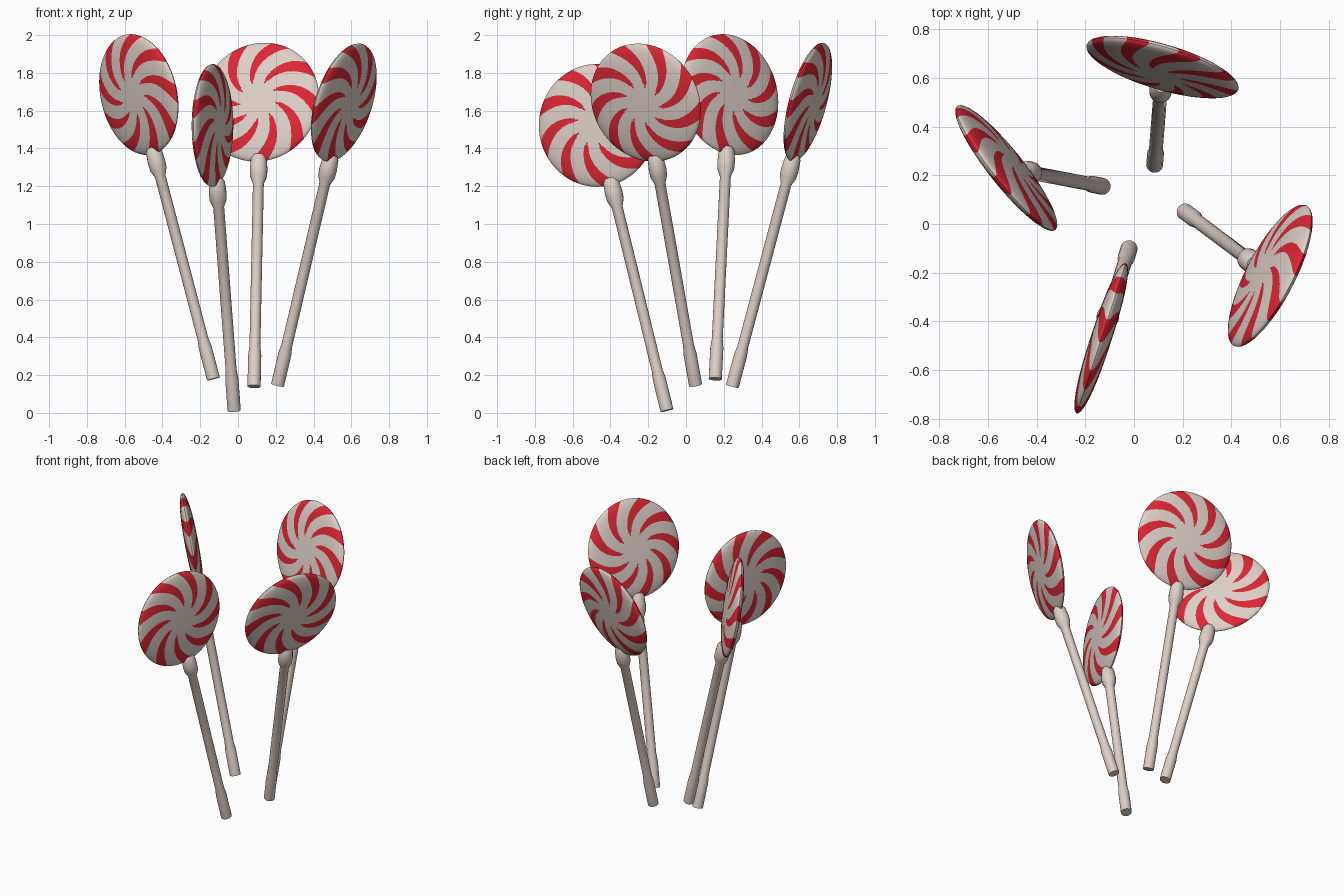
import bpy, bmesh, math
from mathutils import Vector, Matrix

if "Cube" in bpy.data.objects:
    bpy.data.objects.remove(bpy.data.objects["Cube"])


def material(name, rgb):
    m = bpy.data.materials.new(name)
    m.diffuse_color = (*rgb, 1)
    m.use_nodes = True
    m.node_tree.nodes["Principled BSDF"].inputs["Base Color"].default_value = m.diffuse_color
    return m


CREAM = material("cream white", (0.73, 0.63, 0.58))
RED = material("candy red", (0.72, 0.02, 0.035))

R, HALF_T, STRIPES, COLS = 0.325, 0.043, 9, 8
LENGTH = 1.558          # stick foot to candy centre


def finish(bm, name, matrix, mats):
    bmesh.ops.recalc_face_normals(bm, faces=bm.faces[:])
    mesh = bpy.data.meshes.new(name)
    bm.to_mesh(mesh)
    bm.free()
    for m in mats:
        mesh.materials.append(m)
    ob = bpy.data.objects.new(name, mesh)
    bpy.context.collection.objects.link(ob)
    ob.matrix_world = matrix
    bpy.ops.object.select_all(action='DESELECT')
    ob.select_set(True)
    bpy.context.view_layer.objects.active = ob
    bpy.ops.object.shade_smooth_by_angle(angle=math.radians(45))


def add_stick(name, matrix):
    # Turned stick: thicker grip at the foot, collar under the candy
    profile = [(0.035, 0), (0.035, 0.17), (0.029, 0.22), (0.029, 1.11),
               (0.045, 1.15), (0.047, 1.19), (0.042, 1.25), (0.03, 1.27)]
    bm = bmesh.new()
    n = 16
    rings = [[bm.verts.new((r * math.cos(i * math.tau / n),
                            r * math.sin(i * math.tau / n), z)) for i in range(n)]
             for r, z in profile]
    for a, b in zip(rings, rings[1:]):
        for i in range(n):
            j = (i + 1) % n
            bm.faces.new((a[i], a[j], b[j], b[i]))
    bm.faces.new(rings[0])
    bm.faces.new(rings[-1])
    finish(bm, name, matrix, [CREAM])


def add_candy(name, matrix):
    # Lens-shaped candy whose mesh columns follow the swirl stripes
    bm = bmesh.new()
    radii = [0.12, 0.24, 0.3, 0.36, 0.45, 0.55, 0.65, 0.75, 0.84, 0.91, 0.96, 0.99]
    period = math.tau / STRIPES
    n = STRIPES * COLS

    def ring(f, side):
        t = HALF_T * math.sqrt(max(0, 1 - f ** 2.5)) * side
        width = 0.24 + 0.2 * min(1, max(0, (f - 0.3) / 0.5))
        swirl = -math.pi / 2 - math.radians(48) * (f ** 1.5 - 1)
        verts = []
        for i in range(n):
            k, c = divmod(i, COLS)
            u = c / 4 * width if c <= 4 else width + (c - 4) / 4 * (1 - width)
            a = swirl + (k + u - width / 2) * period
            verts.append(bm.verts.new((R * f * math.cos(a), t,
                                       LENGTH + R * f * math.sin(a))))
        return verts

    rim = ring(1.0, 0)
    for side in (-1, 1):
        rings = [ring(f, side) for f in radii] + [rim]
        fs = radii + [1.0]
        centre = bm.verts.new((0, HALF_T * side, LENGTH))
        for i in range(n):
            j = (i + 1) % n
            bm.faces.new((centre, rings[0][i], rings[0][j]))
            for q in range(len(rings) - 1):
                a, b = rings[q], rings[q + 1]
                f = bm.faces.new((a[i], a[j], b[j], b[i]))
                # Red stripes start away from the middle, rounded at the inner end
                col = i % COLS
                start = 0.3 if col in (1, 2) else 0.36
                f.material_index = 1 if col < 4 and fs[q] >= start - 1e-4 else 0
    finish(bm, name, matrix, [CREAM, RED])


# name, stick foot, candy centre, candy facing direction
LOLLIPOPS = [
    ("left", (-0.13, 0.155, 0.18), (-0.525, 0.23, 1.685), (0.77, 0.61, 0.17)),
    ("front", (-0.02, -0.10, 0.01), (-0.135, -0.47, 1.522), (0.95, -0.31, 0.0)),
    ("back", (0.085, 0.245, 0.14), (0.117, 0.645, 1.645), (0.27, 0.92, -0.25)),
    ("right", (0.21, 0.05, 0.15), (0.56, -0.213, 1.643), (0.85, -0.44, -0.28)),
]
for name, foot, centre, facing in LOLLIPOPS:
    foot, centre = Vector(foot), Vector(centre)
    z = (centre - foot).normalized()
    x = Vector(facing).cross(z).normalized()
    y = z.cross(x)
    m = Matrix((x, y, z)).transposed().to_4x4()
    m.translation = centre - z * LENGTH
    add_stick(name + "_lollipop_stick", m)
    add_candy(name + "_lollipop_candy", m)
